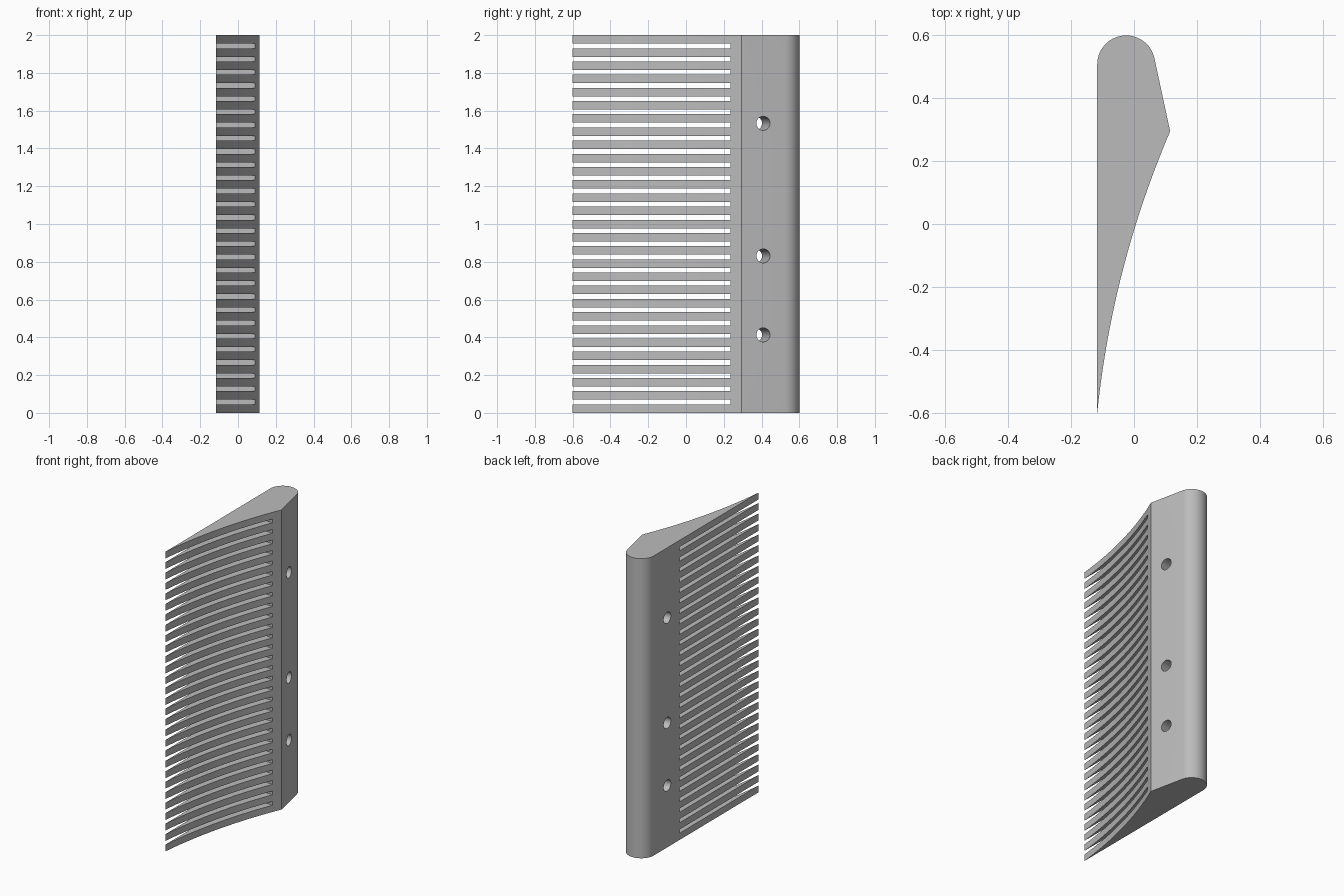
import bpy, bmesh, math
from mathutils import Matrix, Vector

if "Cube" in bpy.data.objects:
    bpy.data.objects.remove(bpy.data.objects["Cube"])

HEIGHT = 2.0
BACK_X = -0.117                     # flat back plane
RIDGE = Vector((0.115, 0.295))      # crease between grip and teeth
TIP = Vector((BACK_X, -0.6))        # sharp end of the teeth
ROUND_C, ROUND_R = Vector((-0.025, 0.508)), 0.092
FACE_ANGLE = math.radians(12.0)     # direction of the slanted grip face

grey = bpy.data.materials.new("plain_grey")
grey.diffuse_color = (0.5, 0.5, 0.5, 1)
grey.use_nodes = True
grey.node_tree.nodes["Principled BSDF"].inputs["Base Color"].default_value = grey.diffuse_color


def make_object(name, bm):
    bmesh.ops.recalc_face_normals(bm, faces=bm.faces)
    mesh = bpy.data.meshes.new(name)
    bm.to_mesh(mesh)
    bm.free()
    mesh.materials.append(grey)
    obj = bpy.data.objects.new(name, mesh)
    bpy.context.collection.objects.link(obj)
    return obj


def cut(target, cutter):
    cutter.hide_render = True
    mod = target.modifiers.new("cut", 'BOOLEAN')
    mod.operation, mod.solver, mod.object = 'DIFFERENCE', 'EXACT', cutter
    bpy.ops.object.select_all(action='DESELECT')
    bpy.context.view_layer.objects.active = target
    target.select_set(True)
    bpy.ops.object.modifier_apply(modifier=mod.name)
    bpy.data.objects.remove(cutter, do_unlink=True)


# Body: rounded grip, slanted face and hollow taper, extruded upward
outline = [TIP]
for i in range(25):
    a = math.pi + (FACE_ANGLE - math.pi) * i / 24
    outline.append(ROUND_C + ROUND_R * Vector((math.cos(a), math.sin(a))))
chord = TIP - RIDGE
bulge = Vector((chord.y, -chord.x)).normalized() * 0.035
for i in range(24):
    t = i / 24
    outline.append(RIDGE + chord * t + bulge * 4 * t * (1 - t))

bm = bmesh.new()
base = bm.faces.new([bm.verts.new((p.x, p.y, 0)) for p in outline])
top = bmesh.ops.extrude_face_region(bm, geom=[base])["geom"]
bmesh.ops.translate(bm, vec=(0, 0, HEIGHT),
                    verts=[v for v in top if isinstance(v, bmesh.types.BMVert)])
comb = make_object("comb_body", bm)

# Slots between the 29 teeth
TOOTH, SLOTS, SLOT_END = 0.045, 28, 0.236
pitch = (HEIGHT - TOOTH) / SLOTS
bm = bmesh.new()
for i in range(SLOTS):
    z = i * pitch + (TOOTH + pitch) / 2
    bmesh.ops.create_cube(bm, size=1, matrix=Matrix.Translation((0, SLOT_END - 0.5, z))
                          @ Matrix.Diagonal((0.6, 1.0, pitch - TOOTH, 1)))
cut(comb, make_object("slot_cutter", bm))

# Three holes square to the slanted grip face
bm = bmesh.new()
for z in (0.413, 0.831, 1.533):
    place = (Matrix.Translation((0.091, 0.409, z)) @ Matrix.Rotation(FACE_ANGLE, 4, 'Z')
             @ Matrix.Rotation(math.pi / 2, 4, 'Y'))
    bmesh.ops.create_cone(bm, cap_ends=True, segments=32, radius1=0.037,
                          radius2=0.037, depth=0.7, matrix=place)
cut(comb, make_object("hole_cutter", bm))

bpy.ops.object.shade_smooth_by_angle(angle=math.radians(25))
